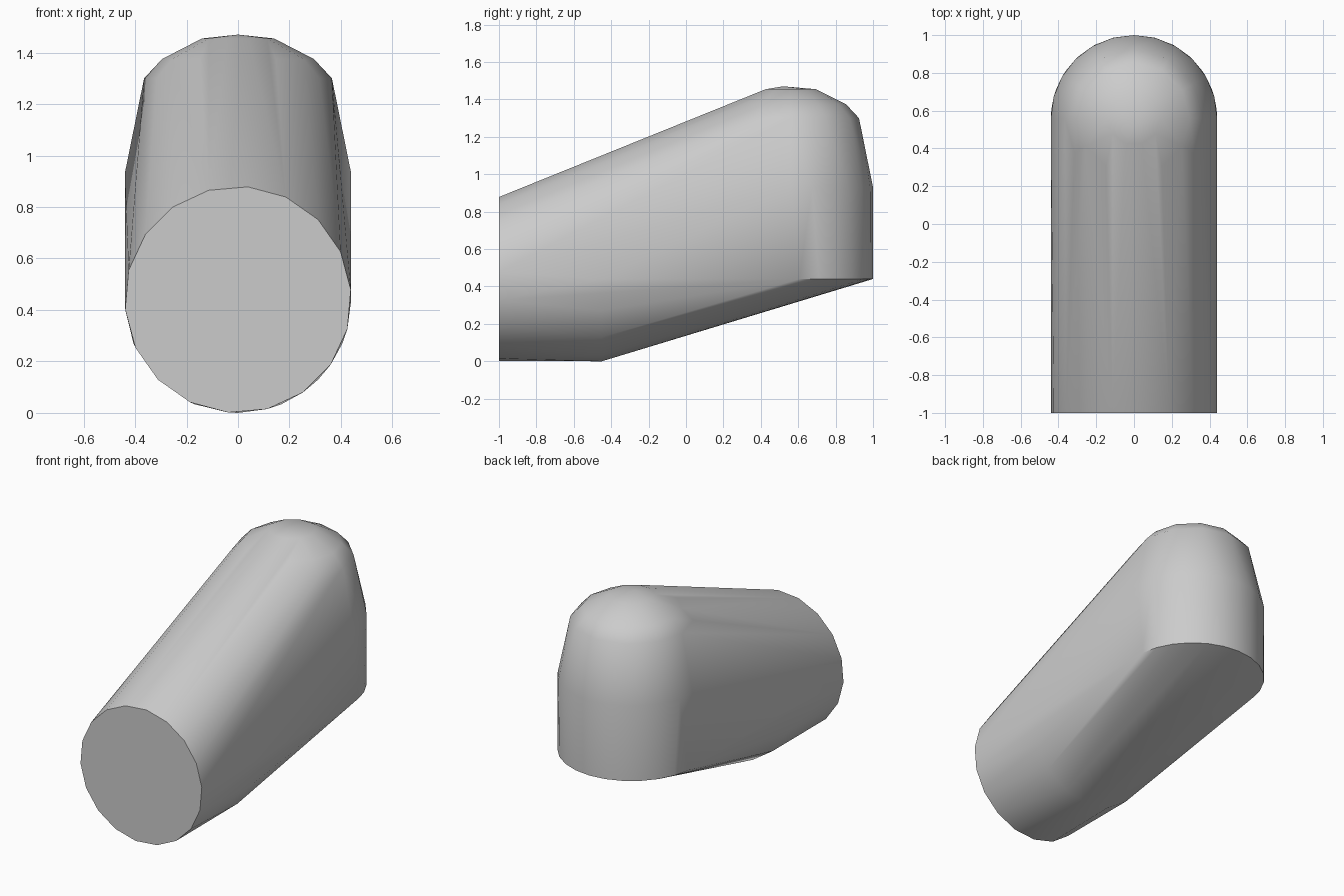
import bpy
import bmesh
from math import sin, cos, pi, radians

if "Cube" in bpy.data.objects:
    bpy.data.objects.remove(bpy.data.objects["Cube"])

RADIUS = 0.44      # half width of the whole body
DOME_Y = 0.56      # axis of the upright rounded end


def grey_material():
    mat = bpy.data.materials.new("plain grey")
    mat.use_nodes = True
    colour = (0.6, 0.6, 0.6, 1)
    mat.diffuse_color = colour
    mat.node_tree.nodes["Principled BSDF"].inputs["Base Color"].default_value = colour
    return mat


def upright_circle(y, sides, start=0.0):
    """Circle facing the front, resting on the ground."""
    angles = [start + 2 * pi * i / sides for i in range(sides)]
    return [(RADIUS * cos(a), y, RADIUS + RADIUS * sin(a)) for a in angles]


def level_arc(z, radius, first, last, steps):
    """Horizontal arc around the axis of the rounded end."""
    angles = [radians(first + (last - first) * i / steps) for i in range(steps + 1)]
    return [(radius * cos(a), DOME_Y + radius * sin(a), z) for a in angles]


# Front cap and the ring where the underside begins to rise
points = upright_circle(-1, 18, radians(5)) + upright_circle(-0.45, 16)

# Upright rounded back wall
points += level_arc(0.44, RADIUS, 6, 174, 12)
points += level_arc(0.93, RADIUS, 0, 180, 12)

# Dome rings and crown
for z, radius, steps in ((1.30, 0.365, 12), (1.375, 0.295, 12), (1.455, 0.14, 10)):
    points += level_arc(z, radius, 0, 360 - 360 / steps, steps - 1)
points.append((0, 0.52, 1.47))

# Wrap one tight skin around all the sections
bm = bmesh.new()
verts = [bm.verts.new(p) for p in points]
hull = bmesh.ops.convex_hull(bm, input=verts)
inside = {v for v in hull["geom_interior"] + hull["geom_unused"]
          if isinstance(v, bmesh.types.BMVert) and not v.link_faces}
bmesh.ops.delete(bm, geom=list(inside), context="VERTS")
bmesh.ops.dissolve_limit(bm, angle_limit=radians(0.5), verts=bm.verts, edges=bm.edges)
bmesh.ops.recalc_face_normals(bm, faces=bm.faces)

mesh = bpy.data.meshes.new("rounded_body")
bm.to_mesh(mesh)
bm.free()
mesh.materials.append(grey_material())
body = bpy.data.objects.new("rounded_body", mesh)
bpy.context.collection.objects.link(body)

# Smooth sides with crisp rims at the front cap and underside
bpy.context.view_layer.objects.active = body
body.select_set(True)
bpy.ops.object.shade_smooth_by_angle(angle=radians(40))
